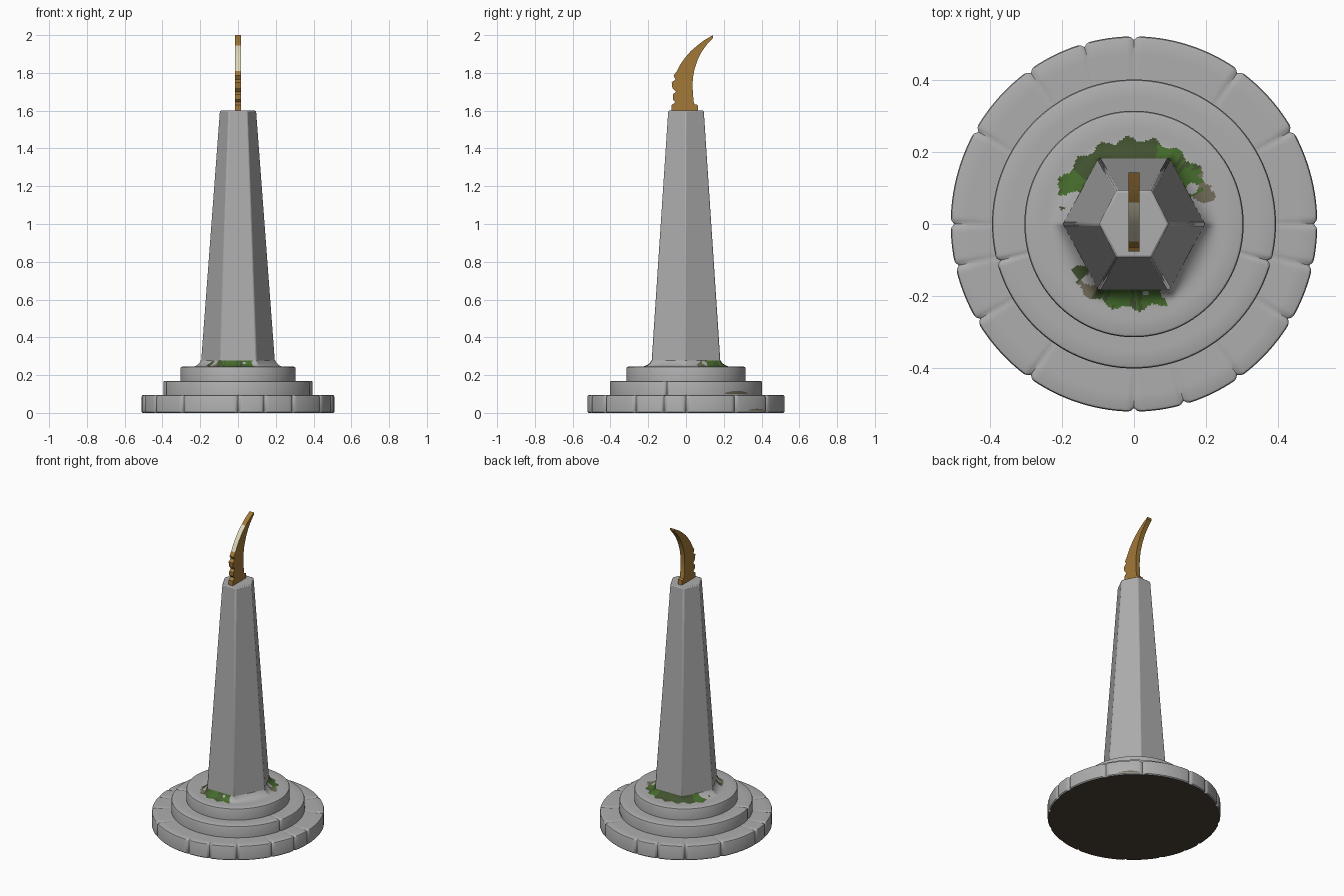
import bpy, bmesh, math, random
from math import sin, cos, radians, pi

random.seed(4)
cube = bpy.data.objects.get("Cube")
if cube:
    bpy.data.objects.remove(cube, do_unlink=True)


def material(name, rgb):
    m = bpy.data.materials.new(name)
    m.use_nodes = True
    m.diffuse_color = (*rgb, 1)
    m.node_tree.nodes["Principled BSDF"].inputs["Base Color"].default_value = (*rgb, 1)
    return m


STONE = material("grey stone", (0.42, 0.42, 0.42))
EARTH = material("dark earth", (0.07, 0.055, 0.038))
MOSS = material("dark moss", (0.055, 0.085, 0.03))
LEAF = material("green moss", (0.06, 0.15, 0.025))
LICHEN = material("brown lichen", (0.17, 0.15, 0.10))
GOLD = material("old gold", (0.36, 0.19, 0.04))
CREAM = material("pale blade edge", (0.72, 0.68, 0.48))


def finish(name, bm, mats, angle=35):
    bmesh.ops.recalc_face_normals(bm, faces=bm.faces)
    mesh = bpy.data.meshes.new(name)
    bm.to_mesh(mesh)
    bm.free()
    ob = bpy.data.objects.new(name, mesh)
    bpy.context.collection.objects.link(ob)
    for m in mats:
        mesh.materials.append(m)
    bpy.ops.object.select_all(action='DESELECT')
    ob.select_set(True)
    bpy.context.view_layer.objects.active = ob
    bpy.ops.object.shade_smooth_by_angle(angle=radians(angle))
    return ob


def loft(bm, rings):
    """Skin closed rings of points; returns the rings of vertices."""
    loops = [[bm.verts.new(p) for p in ring] for ring in rings]
    n = len(loops[0])
    for a, b in zip(loops, loops[1:]):
        for i in range(n):
            j = (i + 1) % n
            bm.faces.new((a[i], a[j], b[j], b[i]))
    return loops


# Round steps with worn rims and optional block joints
def step(name, rx, ry, z0, z1, joints=(), count=360):
    bev = 0.009
    profile = [(bev * 0.6, z0), (0, z0 + bev * 0.6), (0, z1 - bev), (bev * 0.3, z1 - bev * 0.3),
               (bev, z1), (0.05, z1), (0.14, z1)]
    rings = []
    for k, (inset, z) in enumerate(profile):
        ring = []
        for i in range(count):
            deg = 360 * i / count
            gap = min([abs((deg - j + 180) % 360 - 180) for j in joints] or [9])
            cut = max(0, 1 - gap / 1.3)
            side = 0.010 * cut if k < 5 else 0
            drop = 0.005 * cut if 3 <= k <= 5 else 0
            a = radians(deg)
            ring.append(((rx - inset - side) * cos(a), (ry - inset - side) * sin(a), z - drop))
        rings.append(ring)
    bm = bmesh.new()
    loops = loft(bm, rings)
    bm.faces.new(loops[0]).material_index = 1
    bm.faces.new(loops[-1])
    return finish(name, bm, [STONE, EARTH], 40)


step("lower_step", 0.51, 0.522, 0, 0.095,
     (0, 30, 55, 90, 106, 125, 150, 180, 193, 211, 235, 270, 286, 305, 329, 347))
step("middle_step", 0.395, 0.402, 0.085, 0.17, (195, 345))
step("upper_step", 0.305, 0.315, 0.16, 0.245)


# Six-sided tapering shaft
def hexagon(rx, ry, z):
    return [(rx, 0, z), (rx / 2, ry, z), (-rx / 2, ry, z),
            (-rx, 0, z), (-rx / 2, -ry, z), (rx / 2, -ry, z)]


bm = bmesh.new()
loops = loft(bm, [hexagon(0.199, 0.184, 0.24), hexagon(0.097, 0.094, 1.6)])
bm.faces.new(loops[0])
bm.faces.new(loops[-1])
shaft = finish("shaft", bm, [STONE], 30)
bevel = shaft.modifiers.new("worn corners", 'BEVEL')
bevel.width = 0.006
bevel.segments = 2


# Flared skirt round the foot of the shaft, overgrown in patches
def hex_point(a, rx=0.197, ry=0.182):
    c, s = abs(cos(a)), abs(sin(a))
    r = min(ry / max(s, 1e-6), 1 / (c / rx + s / (2 * ry)))
    return r * cos(a), r * sin(a)


def growth(x, y):
    deg = math.degrees(math.atan2(y, x)) % 360
    wave = 7 * sin(x * 70) + 6 * sin(y * 95 + 1)
    inside = 24 < deg + wave < 156 or 226 < deg + wave < 290
    if not inside:
        return 0
    if math.hypot(x, y) > 0.236 + 0.008 * sin(deg * 0.35):
        return 0
    for gx, gy in ((0.10, 0.205), (-0.175, 0.11), (0.15, 0.12), (0.05, -0.215), (-0.04, -0.20)):
        if math.hypot(x - gx, y - gy) < 0.04 + 0.01 * sin(deg):
            return 2
    return 3 if deg < 40 or 226 < deg < 240 else 1


bm = bmesh.new()
rings = []
steps = 12
for k in range(steps + 1):
    t = k / steps
    ring = []
    for i in range(240):
        a = 2 * pi * i / 240
        hx, hy = hex_point(a)
        ring.append((hx + (0.246 * cos(a) - hx) * t, hy + (0.246 * sin(a) - hy) * t,
                     0.2455 + 0.032 * (1 - t) ** 3))
    rings.append(ring)
loft(bm, rings)
for f in bm.faces:
    c = f.calc_center_median()
    f.material_index = growth(c.x, c.y)
finish("mossy_skirt", bm, [STONE, MOSS, LEAF, LICHEN], 50)


# Thin stains on the sides of the steps
def stain(name, rx, ry, z, height, start, end):
    bm = bmesh.new()
    n = 16
    rows = [[], []]
    for i in range(n + 1):
        a = radians(start + (end - start) * i / n)
        h = height * sin(pi * i / n) ** 0.5
        for row, dz in zip(rows, (0, h)):
            row.append(bm.verts.new(((rx + 0.001) * cos(a), (ry + 0.001) * sin(a), z + dz)))
    for i in range(n):
        bm.faces.new((rows[0][i], rows[0][i + 1], rows[1][i + 1], rows[1][i]))
    bmesh.ops.remove_doubles(bm, verts=bm.verts, dist=1e-5)
    finish(name, bm, [LICHEN])


stain("middle_step_stain", 0.395, 0.402, 0.10, 0.016, 30, 55)
stain("lower_step_stain", 0.51, 0.522, 0.012, 0.010, 39, 53)

# Curved blade: notched front edge, smooth hollow back edge
front_edge = [(-0.076, 1.59), (-0.076, 1.63), (-0.056, 1.645), (-0.070, 1.66), (-0.070, 1.685),
              (-0.054, 1.70), (-0.072, 1.72), (-0.076, 1.75), (-0.056, 1.765), (-0.066, 1.785),
              (-0.048, 1.81), (-0.030, 1.845), (-0.005, 1.88), (0.025, 1.915), (0.06, 1.945),
              (0.095, 1.972), (0.143, 2.0)]
back_edge = [(0.143, 1.985), (0.115, 1.955), (0.085, 1.915), (0.062, 1.87), (0.045, 1.82),
             (0.036, 1.77), (0.035, 1.72), (0.040, 1.65), (0.045, 1.635), (0.062, 1.63), (0.065, 1.59)]
outline = front_edge + back_edge
bm = bmesh.new()
loops = loft(bm, [[(x, y, z) for y, z in outline] for x in (-0.015, 0.015)])
for f in bm.faces:
    c = f.calc_center_median()
    if c.z > 1.82 and c.z < 1.97 and c.y < (c.z - 1.83) * 0.55 + 0.0:
        f.material_index = 1
for loop in loops:
    bm.faces.new(loop)
finish("curved_blade", bm, [GOLD, CREAM], 30)
